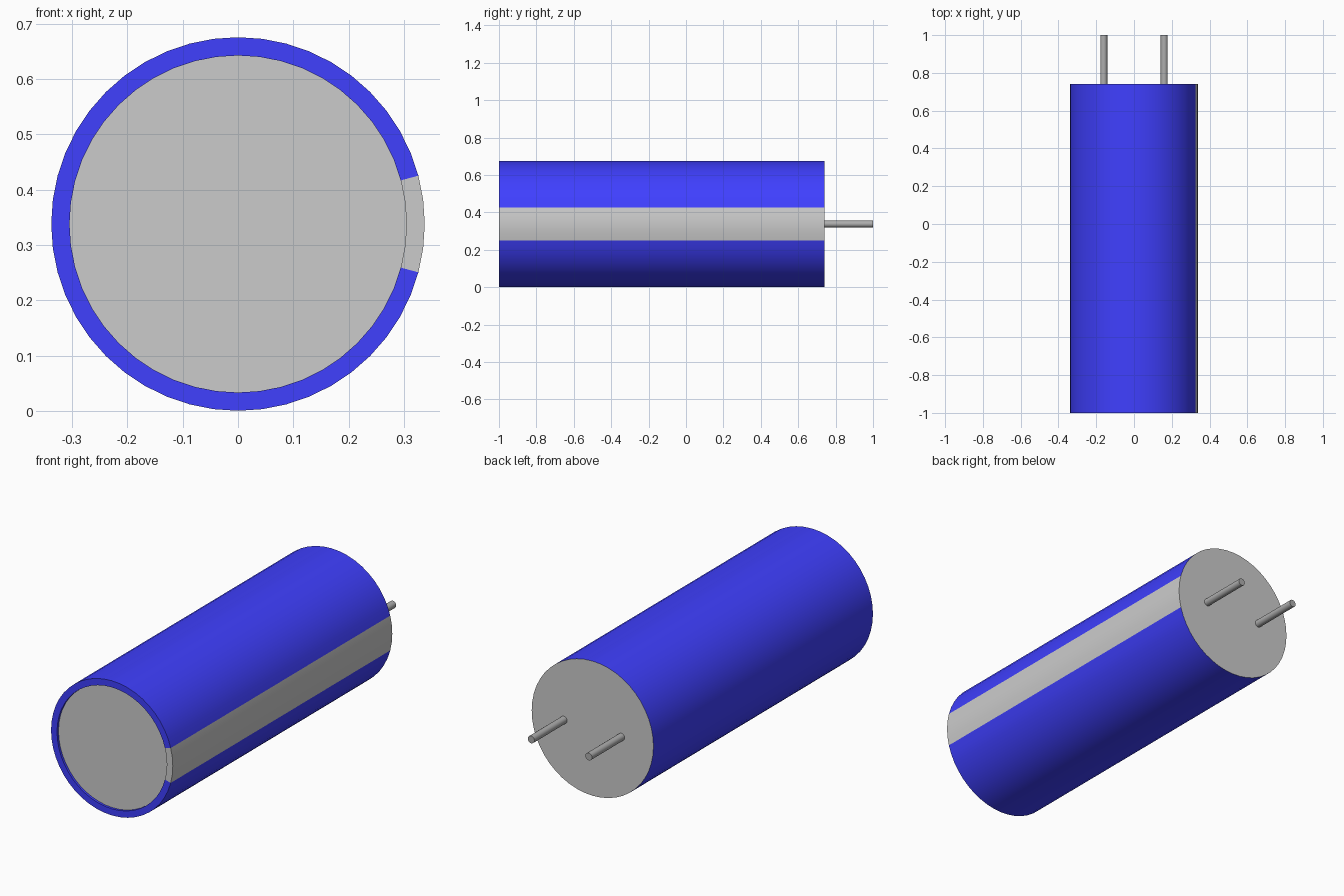
import bpy, bmesh
from math import cos, sin, pi, radians

if "Cube" in bpy.data.objects:
    bpy.data.objects.remove(bpy.data.objects["Cube"])

R, R_IN, ZC = 0.338, 0.305, 0.338      # outer radius, rim inner radius, axis height
FRONT, BACK, RECESS = -1.0, 0.741, 0.012
STEP = 7.5                             # 48 sides around


def paint(obj, name, rgb):
    mat = bpy.data.materials.new(name)
    mat.diffuse_color = (*rgb, 1)
    mat.use_nodes = True
    mat.node_tree.nodes["Principled BSDF"].inputs["Base Color"].default_value = mat.diffuse_color
    obj.data.materials.append(mat)


def smooth(obj):
    bpy.ops.object.select_all(action='DESELECT')
    obj.select_set(True)
    bpy.context.view_layer.objects.active = obj
    bpy.ops.object.shade_smooth_by_angle(angle=radians(30))


def sleeve_arc(name, start, end):
    """Sweep the rim-and-wall profile round the y axis between two angles."""
    profile = [(R_IN, FRONT + RECESS), (R_IN, FRONT), (R, FRONT), (R, BACK)]
    count = round((end - start) / STEP)
    bm = bmesh.new()
    rows = []
    for i in range(count + 1):
        a = radians(start + i * STEP)
        rows.append([bm.verts.new((r * cos(a), y, ZC + r * sin(a))) for r, y in profile])
    for a, b in zip(rows, rows[1:]):
        for j in range(len(profile) - 1):
            bm.faces.new((a[j], a[j + 1], b[j + 1], b[j]))
    mesh = bpy.data.meshes.new(name)
    bm.to_mesh(mesh)
    bm.free()
    obj = bpy.data.objects.new(name, mesh)
    bpy.context.collection.objects.link(obj)
    smooth(obj)
    return obj


def disc(name, radius, y, tilt):
    bpy.ops.mesh.primitive_circle_add(vertices=48, radius=radius, fill_type='NGON',
                                      location=(0, y, ZC), rotation=(tilt, 0, 0))
    bpy.context.object.name = name


# Blue sleeve and the grey polarity stripe on its +x side
paint(sleeve_arc("sleeve", 15, 345), "blue", (0.05, 0.05, 1.0))
sleeve_arc("polarity_stripe", -15, 15)

# Recessed front disc and flush back disc
disc("front_cap", R_IN, FRONT + RECESS, pi / 2)
disc("back_cap", R, BACK, -pi / 2)

# Two lead pins out of the back
for side, x in (("left", -0.16), ("right", 0.16)):
    bpy.ops.mesh.primitive_cylinder_add(vertices=16, radius=0.0185, depth=1.0 - BACK,
                                        location=(x, (1.0 + BACK) / 2, ZC),
                                        rotation=(pi / 2, 0, 0))
    pin = bpy.context.object
    pin.name = side + "_pin"
    paint(pin, "dark_grey", (0.42, 0.42, 0.42))
    smooth(pin)
